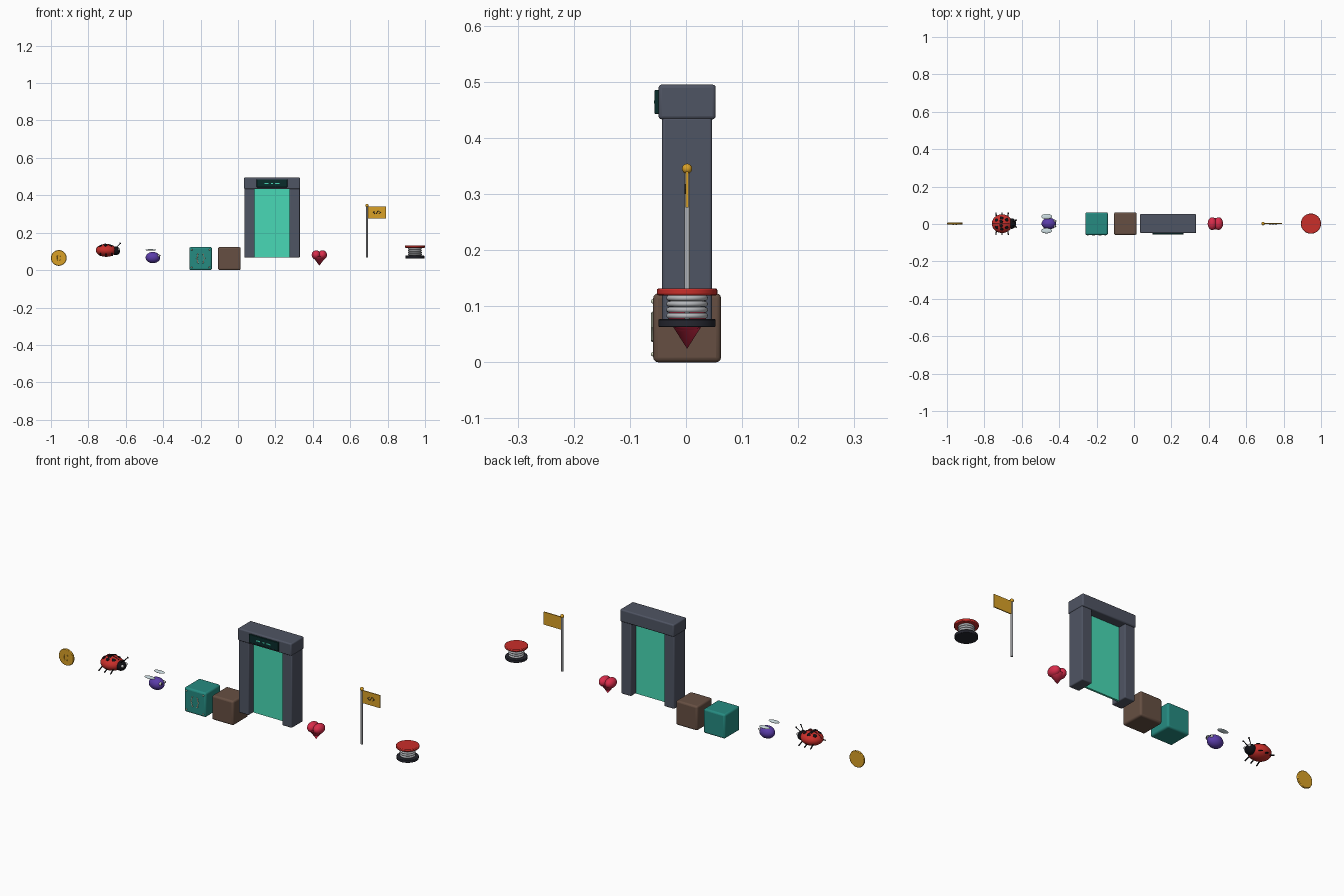
import bpy
from math import pi
from mathutils import Vector

if "Cube" in bpy.data.objects:
    bpy.data.objects.remove(bpy.data.objects["Cube"])

Y0 = 0.002  # common depth line of all items


def mat(name, hexcol):
    m = bpy.data.materials.new(name)
    rgb = [int(hexcol[i:i + 2], 16) / 255 for i in (0, 2, 4)]
    m.diffuse_color = [c ** 2.2 for c in rgb] + [1]
    m.use_nodes = True
    m.node_tree.nodes["Principled BSDF"].inputs["Base Color"].default_value = m.diffuse_color
    return m


GOLD, RED, BLACK = mat("gold", "D9A02C"), mat("red", "C8322E"), mat("black", "17171B")
WHITE, PURPLE, WING = mat("white", "F2F2F2"), mat("purple", "5B3FA8"), mat("wing", "CFE0E4")
TEAL, BROWN, CREAM = mat("teal", "2A8A80"), mat("brown", "665044"), mat("cream", "CFD8BE")
SLATE, GLOW, SCREEN = mat("slate", "505563"), mat("glow", "4AD8B4"), mat("screen", "12302F")
PINK, STEEL, DARK = mat("pink", "D8304C"), mat("steel", "B4B6BA"), mat("dark", "2A2B33")


def finish(name, m, smooth=True, bevel=0, seg=3):
    o = bpy.context.object
    o.name = name
    bpy.ops.object.transform_apply(location=False, rotation=True, scale=True)
    o.data.materials.append(m)
    if bevel:
        b = o.modifiers.new("bevel", "BEVEL")
        b.width, b.segments = bevel, seg
    if smooth:
        bpy.ops.object.shade_smooth_by_angle(angle=pi / 5)
    return o


def box(name, c, s, m, bevel=0):
    bpy.ops.mesh.primitive_cube_add(size=1, location=c)
    bpy.context.object.scale = s
    return finish(name, m, bool(bevel), bevel)


def ball(name, c, r, m, rot=(0, 0, 0)):
    bpy.ops.mesh.primitive_uv_sphere_add(segments=32, ring_count=16, radius=1, location=c, rotation=rot)
    bpy.context.object.scale = r
    return finish(name, m)


def disc(name, c, r, h, m, rot=(0, 0, 0), bevel=0, top=None):
    bpy.ops.mesh.primitive_cone_add(vertices=40, radius1=r, radius2=r if top is None else top,
                                    depth=h, location=c, rotation=rot)
    return finish(name, m, True, bevel, 2)


def ring(name, c, R, r, m, rot=(0, 0, 0)):
    bpy.ops.mesh.primitive_torus_add(major_segments=40, minor_segments=12, major_radius=R,
                                     minor_radius=r, location=c, rotation=rot)
    return finish(name, m)


def tube(name, pts, r, m):
    cu = bpy.data.curves.new(name, "CURVE")
    cu.dimensions, cu.bevel_depth, cu.bevel_resolution = "3D", r, 2
    cu.use_fill_caps = True
    sp = cu.splines.new("POLY")
    sp.points.add(len(pts) - 1)
    for p, q in zip(sp.points, pts):
        p.co = (*q, 1)
    o = bpy.data.objects.new(name, cu)
    bpy.context.collection.objects.link(o)
    bpy.ops.object.select_all(action="DESELECT")
    o.select_set(True)
    bpy.context.view_layer.objects.active = o
    bpy.ops.object.convert(target="MESH")
    return finish(name, m)


FACE = (pi / 2, 0, 0)

# coin
disc("coin", (-0.958, Y0, 0.065), 0.041, 0.010, GOLD, FACE, 0.002)
ring("coin_rim", (-0.958, Y0, 0.065), 0.038, 0.004, GOLD, FACE)
for s in (-1, 1):
    tube("coin_mark", [(-0.958 + s * a, Y0 - 0.006, 0.065 + b) for a, b in
                       ((0.005, 0.015), (0.010, 0.008), (0.010, -0.008), (0.005, -0.015))], 0.0018, GOLD)

# spotted beetle
bx, bz = -0.705, 0.105
R = Vector((0.055, 0.050, 0.034))
ball("beetle_shell", (bx, Y0, bz), R, RED)
ball("beetle_head", (-0.654, Y0, 0.103), (0.024, 0.028, 0.023), BLACK)
tube("beetle_seam", [(bx + u * R.x, Y0, bz + R.z * (1 - u * u) ** 0.5)
                     for u in (-0.95, -0.8, -0.5, -0.2, 0.1, 0.4, 0.7)], 0.0015, BLACK)
for s in (-1, 1):
    for u, v in ((0.45, 0.42), (-0.05, 0.6), (-0.55, 0.4), (-0.1, 0.22)):
        w = (1 - u * u - v * v) ** 0.5
        n = Vector((u / R.x, s * v / R.y, w / R.z)).to_track_quat("Z", "Y").to_euler()
        ball("beetle_spot", (bx + u * R.x, Y0 + s * v * R.y, bz + w * R.z), (0.009, 0.009, 0.003), BLACK, n)
    ball("beetle_eye", (-0.637, Y0 + s * 0.015, 0.110), (0.007,) * 3, WHITE)
    tube("beetle_antenna", [(-0.650, Y0 + s * 0.009, 0.120), (-0.631, Y0 + s * 0.018, 0.142)], 0.002, BLACK)
    ball("beetle_antenna_tip", (-0.630, Y0 + s * 0.0185, 0.143), (0.004,) * 3, BLACK)
    for dx in (-0.03, 0, 0.03):
        tube("beetle_leg", [(bx + dx, Y0 + s * 0.03, 0.092), (bx + dx * 1.1, Y0 + s * 0.059, 0.078)],
             0.003, BLACK)

# winged bug
ball("flyer_body", (-0.455, Y0, 0.067), (0.039, 0.031, 0.030), PURPLE)
for s in (-1, 1):
    ball("flyer_wing", (-0.467, Y0 + s * 0.038, 0.108), (0.029, 0.014, 0.004), WING)
    ball("flyer_eye", (-0.425, Y0 + s * 0.013, 0.077), (0.008,) * 3, WHITE)
    ball("flyer_pupil", (-0.418, Y0 + s * 0.014, 0.078), (0.0035,) * 3, BLACK)

# crates
box("teal_crate", (-0.200, Y0, 0.0615), (0.121, 0.121, 0.123), TEAL, 0.009)
box("brown_crate", (-0.046, Y0, 0.0615), (0.121, 0.121, 0.123), BROWN, 0.009)
for s in (-1, 1):
    tube("crate_bracket", [(-0.200 + s * a, Y0 - 0.0615, 0.063 + b) for a, b in
                           ((0.010, 0.025), (0.016, 0.022), (0.017, 0.007), (0.023, 0),
                            (0.017, -0.007), (0.016, -0.022), (0.010, -0.025))], 0.0025, CREAM)
    for dz in (-0.047, 0.047):
        ball("crate_stud", (-0.200 + s * 0.047, Y0 - 0.0605, 0.0615 + dz), (0.004,) * 3, CREAM)

# gate
gx = 0.182
for s in (-1, 1):
    box("gate_pillar", (gx + s * 0.1205, Y0, 0.252), (0.056, 0.089, 0.370), SLATE, 0.005)
box("gate_lintel", (gx, Y0, 0.464), (0.300, 0.102, 0.062), SLATE, 0.006)
box("gate_field", (gx, Y0, 0.250), (0.188, 0.010, 0.366), GLOW)
box("gate_display", (gx, Y0 - 0.053, 0.464), (0.164, 0.010, 0.043), SCREEN, 0.002)
for dx, w in ((-0.030, 0.022), (0, 0.012), (0.028, 0.022)):
    box("display_mark", (gx + dx, Y0 - 0.0582, 0.464), (w, 0.001, 0.006), GLOW)

# heart
hx = 0.435
for s in (-1, 1):
    ball("heart_lobe", (hx + s * 0.017, Y0, 0.081), (0.024, 0.034, 0.025), PINK)
disc("heart_point", (hx, Y0, 0.048), 0.0, 0.048, PINK, top=0.036).scale.y = 0.85

# flag
disc("flag_pole", (0.690, Y0, 0.204), 0.005, 0.275, STEEL)
ball("flag_finial", (0.690, Y0, 0.345), (0.009,) * 3, GOLD)
box("flag_cloth", (0.743, Y0, 0.308), (0.098, 0.005, 0.064), GOLD)
for s in (-1, 1):
    tube("flag_chevron", [(0.743 + s * 0.009, Y0 - 0.003, 0.317), (0.743 + s * 0.019, Y0 - 0.003, 0.309),
                          (0.743 + s * 0.009, Y0 - 0.003, 0.301)], 0.0017, DARK)
tube("flag_stroke", [(0.739, Y0 - 0.003, 0.301), (0.747, Y0 - 0.003, 0.317)], 0.0017, DARK)

# spring pad
sx = 0.946
disc("spring_base", (sx, Y0, 0.070), 0.051, 0.014, DARK, bevel=0.002)
for i in range(4):
    ring("spring_coil", (sx, Y0, 0.083 + i * 0.0105), 0.032, 0.005, STEEL)
disc("spring_top", (sx, Y0, 0.1255), 0.054, 0.012, RED, bevel=0.003)
